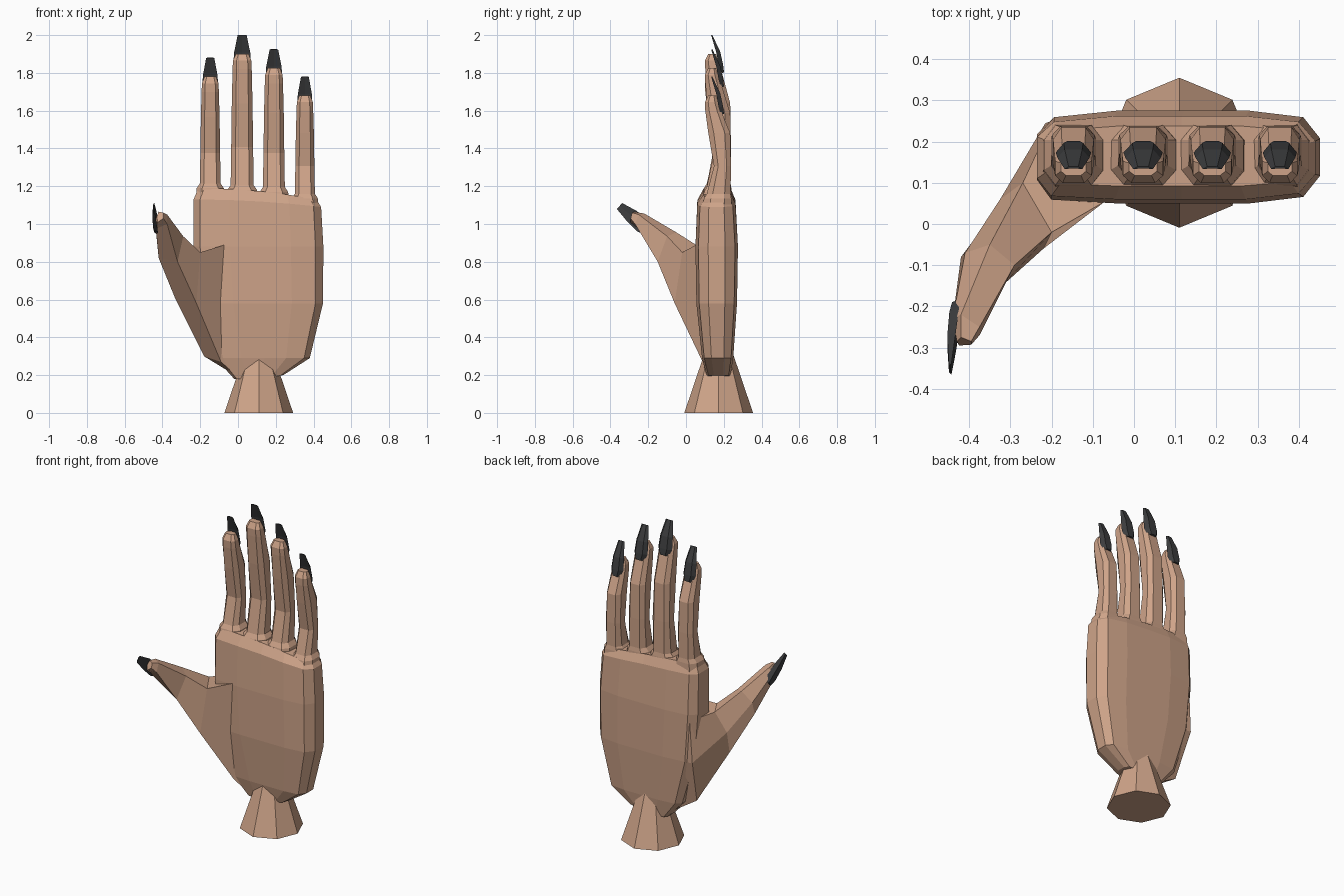
import bpy, bmesh, math
from mathutils import Vector


def material(name, rgb):
    m = bpy.data.materials.new(name)
    m.diffuse_color = (*rgb, 1)
    return m


SKIN = material("warm skin", (0.62, 0.37, 0.25))
DARK = material("charcoal nail", (0.045, 0.046, 0.048))


def loft(name, rings, mat):
    """Skin a list of equal-length rings and cap both ends."""
    bm = bmesh.new()
    vs = [[bm.verts.new(p) for p in r] for r in rings]
    n = len(rings[0])
    for a, b in zip(vs, vs[1:]):
        for i in range(n):
            j = (i + 1) % n
            bm.faces.new((a[i], a[j], b[j], b[i]))
    bm.faces.new(vs[0][::-1])
    bm.faces.new(vs[-1])
    bmesh.ops.recalc_face_normals(bm, faces=bm.faces)
    me = bpy.data.meshes.new(name)
    bm.to_mesh(me)
    bm.free()
    me.materials.append(mat)
    ob = bpy.data.objects.new(name, me)
    bpy.context.collection.objects.link(ob)
    return ob


def nail(name, base, mid, tip, normal, half):
    """Thin claw-like nail, arched across its width."""
    base, mid, tip, normal = map(Vector, (base, mid, tip, normal))
    side = (tip - base).cross(normal).normalized()
    up = side.cross(tip - base).normalized()
    rings = []
    for p, w, h in ((base, half * 0.65, 0.012), (base.lerp(mid, 0.35), half, 0.016),
                    (mid, half * 0.9, 0.014), (tip, half * 0.5, 0.004)):
        rings.append([p + side * (w * s) + up * (h * k) for s, k in
                      ((-1, -0.7), (-0.55, 0.8), (0.55, 0.8), (1, -0.7), (0, -0.2))])
    return loft(name, rings, DARK)


# Wrist: tapered octagon
loft("wrist", [[(0.11 + r * math.sin(k * math.pi / 4),
                 0.173 - r * math.cos(k * math.pi / 4), z) for k in range(8)]
               for z, r in ((0, 0.182), (0.36, 0.06))], SKIN)

# Palm: rounded slab, narrow at the heel, sloping at the knuckles
SECTION = ((0, .25), (.05, .04), (.28, 0), (.52, 0), (.75, 0), (.94, .07), (1, .3),
           (1, .7), (.94, .93), (.75, 1), (.52, 1), (.28, 1), (.06, .93), (0, .75))
PALM = (  # z, left, right, front, back, slope
    (0.18, -0.02, 0.24, 0.11, 0.235, -0.02),
    (0.29, -0.12, 0.38, 0.085, 0.25, 0),
    (0.58, -0.21, 0.45, 0.055, 0.27, 0),
    (0.88, -0.235, 0.452, 0.05, 0.275, 0),
    (1.13, -0.235, 0.44, 0.06, 0.262, 0.04),
    (1.19, -0.21, 0.415, 0.092, 0.238, 0.06))
loft("palm", [[(l + (r - l) * u, f + (b - f) * v, z - s * u * u) for u, v in SECTION]
              for z, l, r, f, b, s in PALM], SKIN)

# Fingers: bevelled sections curling gently forward
OCT = ((-1, -.5), (-.6, -1), (.6, -1), (1, -.5), (1, .5), (.6, 1), (-.6, 1), (-1, .5))
FINGERS = (  # name, x, half width, knuckle z, top z
    ("index", -0.147, 0.055, 1.185, 1.78),
    ("middle", 0.022, 0.061, 1.175, 1.90),
    ("ring", 0.190, 0.058, 1.165, 1.825),
    ("little", 0.354, 0.053, 1.13, 1.68))
for name, x, w, z0, z1 in FINGERS:
    length = z1 - z0
    spec = ((z0 - 0.05, 1.4, .085, .242), (z0 + 0.005, 1.3, .095, .24),
            (z0 + 0.03, 1, .11, .236),
            (z0 + length * .32, .95, .148, .238), (z0 + length * .64, .9, .118, .234),
            (z1 - 0.08, .83, .102, .185), (z1 - 0.035, .8, .1, .17),
            (z1, .55, .118, .158))
    loft(name + "_finger", [[(x + w * k * a, (f + b) / 2 + (b - f) / 2 * c, z)
                             for a, c in OCT] for z, k, f, b in spec], SKIN)
    nail(name + "_nail", (x, .192, z1 - .1), (x, .17, z1 + .01), (x, .136, z1 + .1),
         (0, 1, 0), w * .78)

# Thumb: broad root on the side of the palm, reaching forward and up
# each ring: web, front ridge, lower outer, outer back, upper back
loft("thumb", [
    [(0, .10, .86), (0, .12, .19), (0, .20, .19), (0, .25, .55), (0, .25, .84)],
    [(-.07, .055, .89), (-.09, .088, .27), (-.18, .15, .30), (-.215, .245, .58), (-.2, .25, .84)],
    [(-.20, -.02, .85), (-.22, -.06, .58), (-.33, .04, .60), (-.325, .06, .73), (-.27, .10, .86)],
    [(-.29, -.10, .935), (-.32, -.15, .80), (-.42, -.08, .82), (-.41, -.07, .89), (-.35, -.05, .955)],
    [(-.375, -.25, 1.05), (-.375, -.27, 1.0), (-.435, -.25, .975), (-.44, -.23, 1.02), (-.42, -.22, 1.055)],
    [(-.395, -.285, 1.06), (-.395, -.293, 1.03), (-.425, -.295, 1.01), (-.43, -.285, 1.04), (-.42, -.275, 1.065)],
], SKIN)
nail("thumb_nail", (-.432, -.20, .965), (-.442, -.285, 1.04), (-.446, -.352, 1.095),
     (-1, 0, 0), .042)
